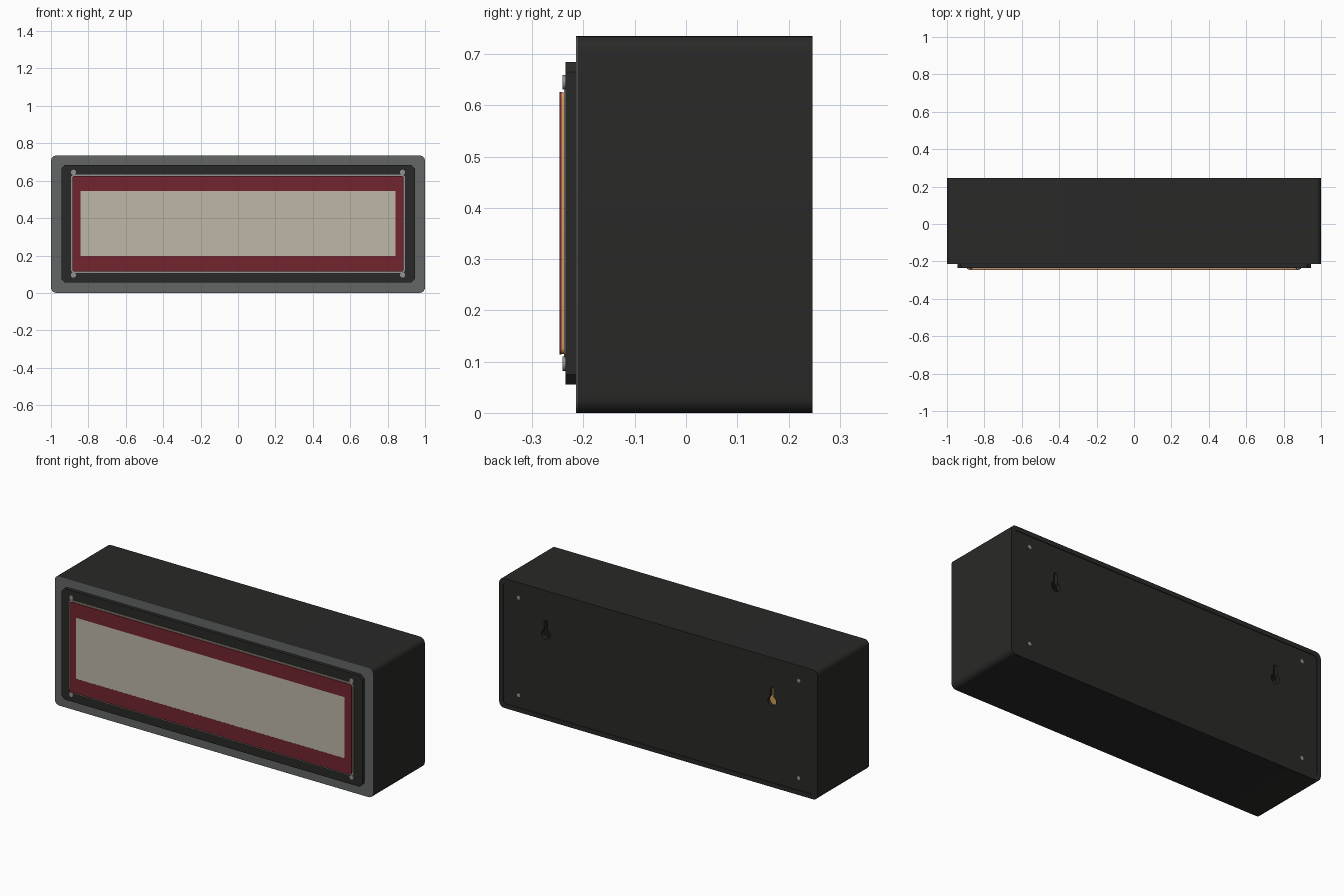
import bpy, bmesh, math
from mathutils import Matrix

if "Cube" in bpy.data.objects:
    bpy.data.objects.remove(bpy.data.objects["Cube"])


def material(name, rgb):
    m = bpy.data.materials.new(name)
    m.diffuse_color = (*rgb, 1)
    m.use_nodes = True
    m.node_tree.nodes["Principled BSDF"].inputs["Base Color"].default_value = m.diffuse_color
    return m


BLACK = material("black_casing", (0.022, 0.022, 0.021))
RIM = material("grey_rim", (0.125, 0.13, 0.13))
RED = material("red_border", (0.17, 0.018, 0.028))
CREAM = material("cream_screen", (0.52, 0.47, 0.39))
AMBER = material("amber_board", (0.62, 0.32, 0.10))
STEEL = material("steel", (0.30, 0.29, 0.27))

H = 0.735
ZC = 0.37


def rounded(hx, z0, z1, r, seg=6):
    """Rounded rectangle outline; seg=1 gives chamfered corners."""
    if r == 0:
        return [(hx, z0), (hx, z1), (-hx, z1), (-hx, z0)]
    pts = []
    corners = [(hx - r, z1 - r), (-hx + r, z1 - r), (-hx + r, z0 + r), (hx - r, z0 + r)]
    for k, (cx, cz) in enumerate(corners):
        for i in range(seg + 1):
            a = math.pi / 2 * (k + i / seg)
            pts.append((cx + r * math.cos(a), cz + r * math.sin(a)))
    return pts


def circle(cx, cz, r, n=16):
    return [(cx + r * math.cos(2 * math.pi * i / n), cz + r * math.sin(2 * math.pi * i / n))
            for i in range(n)]


def keyhole(cx, cz, r, w, top):
    """Round hole with a narrow round-ended slot above it."""
    a0 = math.acos(w / r)
    sweep = 2 * math.pi - (math.pi - 2 * a0)
    pts = [(cx + r * math.cos(math.pi - a0 + sweep * i / 16),
            cz + r * math.sin(math.pi - a0 + sweep * i / 16)) for i in range(17)]
    pts += [(cx + w * math.cos(math.pi * i / 6), top - w + w * math.sin(math.pi * i / 6))
            for i in range(7)]
    return pts


def plate(name, outlines, y0, y1, mat):
    """Fill x-z outlines (inner ones become holes) and extrude from y0 to y1."""
    cu = bpy.data.curves.new(name, 'CURVE')
    cu.dimensions = '2D'
    cu.fill_mode = 'BOTH'
    cu.extrude = (y1 - y0) / 2
    for pts in outlines:
        sp = cu.splines.new('POLY')
        sp.points.add(len(pts) - 1)
        for p, (x, z) in zip(sp.points, pts):
            p.co = (x, z, 0, 1)
        sp.use_cyclic_u = True
    tmp = bpy.data.objects.new(name + "_outline", cu)
    bpy.context.collection.objects.link(tmp)
    dg = bpy.context.evaluated_depsgraph_get()
    me = bpy.data.meshes.new_from_object(tmp.evaluated_get(dg))
    bpy.data.objects.remove(tmp)
    bm = bmesh.new()
    bm.from_mesh(me)
    bm.transform(Matrix.Translation((0, (y0 + y1) / 2, 0)) @ Matrix.Rotation(math.pi / 2, 4, 'X'))
    bmesh.ops.remove_doubles(bm, verts=bm.verts, dist=1e-5)
    bmesh.ops.recalc_face_normals(bm, faces=bm.faces)
    bm.to_mesh(me)
    bm.free()
    me.name = name
    me.materials.clear()
    me.materials.append(mat)
    ob = bpy.data.objects.new(name, me)
    bpy.context.collection.objects.link(ob)
    bpy.ops.object.select_all(action='DESELECT')
    ob.select_set(True)
    bpy.context.view_layer.objects.active = ob
    bpy.ops.object.shade_smooth_by_angle(angle=math.radians(35))
    return ob


# Hollow casing walls and the grey front rim
outer = rounded(1.0, 0, H, 0.03)
plate("casing_shell", [outer, rounded(0.975, 0.025, H - 0.025, 0.02)], -0.212, 0.247, BLACK)
plate("front_rim", [outer, rounded(0.92, 0.08, H - 0.08, 0.02)], -0.215, -0.212, RIM)

# Slightly recessed back panel with two hanging keyholes
plate("back_panel",
      [rounded(0.975, 0.025, H - 0.025, 0.02)]
      + [keyhole(s * 0.71, 0.485, 0.027, 0.011, 0.565) for s in (-1, 1)],
      0.222, 0.243, BLACK)

# Raised bezel with chamfered corners
plate("bezel", [rounded(0.945, 0.055, 0.685, 0.02, 1), rounded(0.86, 0.14, 0.60, 0)],
      -0.235, -0.215, BLACK)

# Display stack: trim, board, red border, screen
plate("display_trim", [rounded(0.893, 0.107, 0.633, 0.018), rounded(0.86, 0.14, 0.60, 0)],
      -0.238, -0.235, STEEL)
plate("display_board", [rounded(0.884, 0.115, 0.625, 0.012)], -0.243, -0.2355, AMBER)
plate("red_border", [rounded(0.885, 0.114, 0.626, 0.012), rounded(0.843, 0.198, 0.545, 0)],
      -0.247, -0.243, RED)
plate("screen", [rounded(0.843, 0.198, 0.545, 0)], -0.2465, -0.243, CREAM)

# Corner screws, front and back
for side, s in (("left", -1), ("right", 1)):
    for level, zf, zb in (("lower", 0.096, 0.095), ("upper", 0.645, 0.648)):
        plate(f"front_screw_{level}_{side}", [circle(s * 0.88, zf, 0.014)], -0.241, -0.235, STEEL)
        plate(f"back_screw_{level}_{side}", [circle(s * 0.88, zb, 0.011)], 0.24, 0.245, STEEL)
